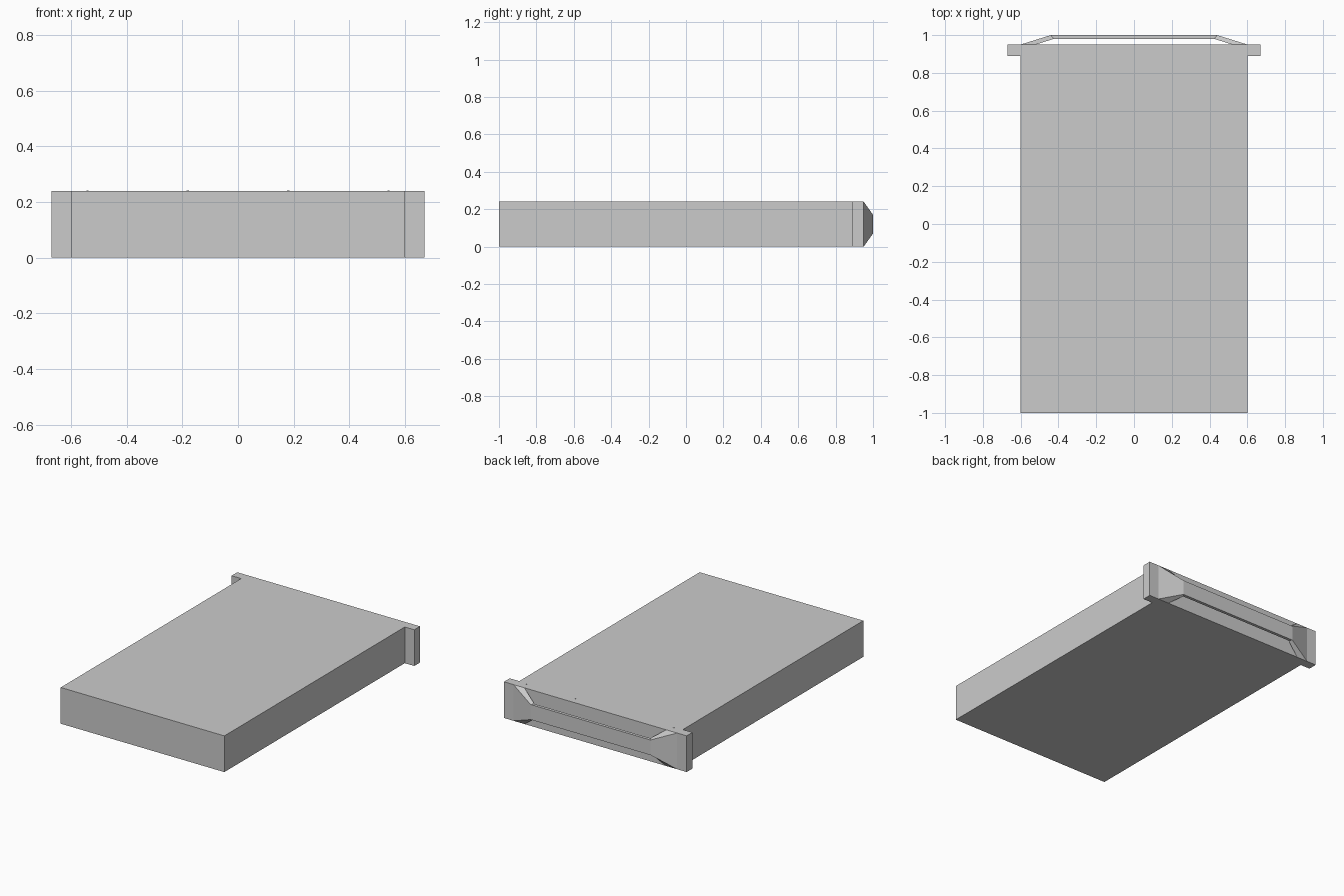
import bpy
import bmesh

cube = bpy.data.objects.get("Cube")
if cube:
    bpy.data.objects.remove(cube, do_unlink=True)

HEIGHT = 0.24

# One metal colour for the whole unit
metal = bpy.data.materials.new("grey metal")
metal.use_nodes = True
grey = (0.6, 0.6, 0.6, 1)
metal.diffuse_color = grey
metal.node_tree.nodes["Principled BSDF"].inputs["Base Color"].default_value = grey


def finish(name, bm):
    bmesh.ops.recalc_face_normals(bm, faces=bm.faces)
    mesh = bpy.data.meshes.new(name)
    bm.to_mesh(mesh)
    bm.free()
    mesh.materials.append(metal)
    obj = bpy.data.objects.new(name, mesh)
    bpy.context.collection.objects.link(obj)
    return obj


def mirrored(half):
    """Close a right-hand outline with its reflection across x = 0."""
    return half + [(-x, *rest) for x, *rest in reversed(half)]


# Chassis: T-shaped plan with mounting ears, extruded upward
half_plan = [(0.6, -1), (0.6, 0.89), (0.67, 0.89), (0.67, 0.95)]
bm = bmesh.new()
base = bm.faces.new([bm.verts.new((x, y, 0)) for x, y in mirrored(half_plan)])
top = bmesh.ops.extrude_face_region(bm, geom=[base], use_keep_orig=True)["geom"]
bmesh.ops.translate(bm, vec=(0, 0, HEIGHT),
                    verts=[v for v in top if isinstance(v, bmesh.types.BMVert)])
finish("chassis", bm)

# Handle: bent strap, full height at its feet and narrow along the grip.
# Each point is x, y, and the inset from the top and bottom.
outer = mirrored([(0.6, 0.95, 0), (0.44, 1.0, 0.07)])
inner = mirrored([(0.52, 0.95, 0), (0.425, 0.98, 0.07)])
bm = bmesh.new()
rings = []
for (ox, oy, oi), (ix, iy, ii) in zip(outer, inner):
    corners = [(ox, oy, oi), (ox, oy, HEIGHT - oi),
               (ix, iy, HEIGHT - ii), (ix, iy, ii)]
    rings.append([bm.verts.new(c) for c in corners])
for a, b in zip(rings, rings[1:]):
    for i in range(4):
        j = (i + 1) % 4
        bm.faces.new((a[i], a[j], b[j], b[i]))
for end in (rings[0], rings[-1]):
    bm.faces.new(end)
finish("handle", bm)

# Tiny cover screws along the rear of the lid
for i in range(4):
    bpy.ops.mesh.primitive_cylinder_add(
        vertices=8, radius=0.004, depth=0.002,
        location=(-0.54 + 0.36 * i, 0.9, HEIGHT))
    screw = bpy.context.object
    screw.name = f"lid_screw_{i + 1}"
    screw.data.materials.append(metal)
